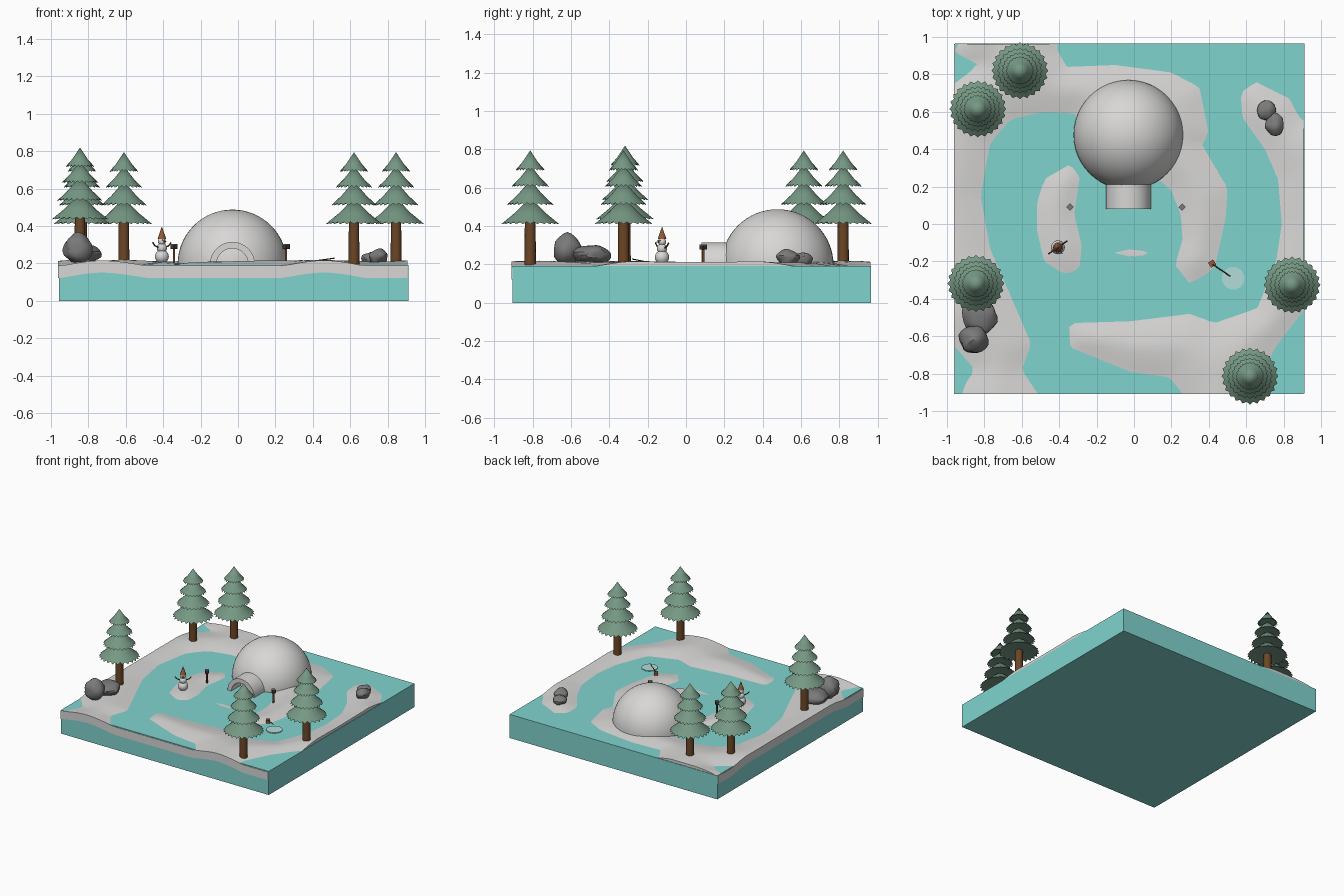
import bpy, bmesh, math, random
from mathutils import Vector, noise

if "Cube" in bpy.data.objects:
    bpy.data.objects.remove(bpy.data.objects["Cube"])

random.seed(4)

def material(name, r, g, b):
    lin = [((c / 255 + 0.055) / 1.055) ** 2.4 for c in (r, g, b)]
    m = bpy.data.materials.new(name)
    m.diffuse_color = (*lin, 1)
    m.use_nodes = True
    m.node_tree.nodes["Principled BSDF"].inputs["Base Color"].default_value = m.diffuse_color
    return m

SNOW = material("snow white", 216, 215, 214)
ICE = material("turquoise ice", 128, 212, 207)
WATER = material("pale ice", 178, 222, 218)
PINE = material("pine green", 118, 152, 132)
BARK = material("bark brown", 108, 70, 38)
ROCK = material("stone grey", 122, 122, 122)
WOOD = material("light wood", 146, 88, 50)
DARK = material("dark iron", 66, 52, 42)

def finish(bm, name, mat, smooth=None):
    me = bpy.data.meshes.new(name)
    bmesh.ops.recalc_face_normals(bm, faces=bm.faces[:])
    bm.to_mesh(me)
    bm.free()
    ob = bpy.data.objects.new(name, me)
    bpy.context.collection.objects.link(ob)
    me.materials.append(mat)
    if smooth:
        bpy.ops.object.select_all(action='DESELECT')
        ob.select_set(True)
        bpy.context.view_layer.objects.active = ob
        bpy.ops.object.shade_smooth_by_angle(angle=math.radians(smooth))
    return ob

def box(name, mat, lo, hi, turn=0):
    bm = bmesh.new()
    bmesh.ops.create_cube(bm, size=1)
    lo, hi = Vector(lo), Vector(hi)
    for v in bm.verts:
        v.co = Vector([a * b for a, b in zip(v.co, hi - lo)])
    ob = finish(bm, name, mat)
    ob.location = (lo + hi) / 2
    ob.rotation_euler.z = turn
    return ob

def ball(name, mat, at, r):
    bm = bmesh.new()
    bmesh.ops.create_uvsphere(bm, u_segments=20, v_segments=12, radius=r)
    finish(bm, name, mat, 60).location = at

def rod(name, mat, a, b, r1, r2=None, seg=12):
    a, b = Vector(a), Vector(b)
    bm = bmesh.new()
    bmesh.ops.create_cone(bm, cap_ends=True, segments=seg, radius1=r1,
                          radius2=r1 if r2 is None else r2, depth=(b - a).length)
    ob = finish(bm, name, mat, 50)
    ob.location = (a + b) / 2
    ob.rotation_euler = (b - a).to_track_quat('Z', 'Y').to_euler()

# Ice slab
TOP = 0.192
box("ice_slab", ICE, (-0.958, -0.906, 0), (0.911, 0.966, TOP))

# Outlines of the snow drifts, seen from above
back_left = [(-1.1, .7), (-.96, .75), (-.83, .85), (-.96, .92), (-.87, 1.1), (-.41, 1.1), (-.41, .93),
             (-.36, .84), (-.1, .85), (.2, .81), (.35, .73), (.40, .48), (.36, .43), (.5, .19),
             (.49, .03), (.43, -.24), (.3, -.32), (.22, -.22), (.26, -.08), (.25, .05), (.2, .18),
             (0, .35), (-.2, .45), (-.32, .59), (-.48, .6), (-.66, .56), (-.77, .43), (-.82, .15),
             (-.77, -.13), (-.61, -.5), (-.55, -.64), (-.6, -.78), (-.5, -.93), (-.5, -1.1),
             (-.98, -1.1), (-.9, -.85), (-.85, -.78), (-.97, -.64), (-1.1, -.6)]
front_right = [(1.1, .5), (.89, .56), (.83, .67), (.65, .76), (.57, .7), (.58, .57), (.7, .4), (.77, .24),
               (.79, 0), (.76, -.2), (.66, -.45), (.43, -.53), (.3, -.48), (-.02, -.52), (-.35, -.53),
               (-.34, -.66), (-.02, -.79), (.19, -.82), (.27, -.92), (.3, -1.1), (.62, -1.1),
               (.66, -.85), (.75, -.67), (.83, -.56), (.91, -.46), (1.1, -.4)]
small = [(-.34, .32), (-.29, .25), (-.32, .05), (-.28, -.11), (-.29, -.24), (-.37, -.27), (-.48, -.2),
         (-.52, -.03), (-.52, .11), (-.48, .24)]
tiny = [(-.11, -.155), (-.02, -.135), (.08, -.15), (.07, -.18), (-.03, -.175)]

def inside_distance(x, y, poly):
    """Distance to the outline, positive inside."""
    best, inside = 9.0, False
    for (ax, ay), (bx, by) in zip(poly, poly[1:] + poly[:1]):
        dx, dy = bx - ax, by - ay
        t = max(0, min(1, ((x - ax) * dx + (y - ay) * dy) / (dx * dx + dy * dy)))
        best = min(best, math.hypot(x - ax - t * dx, y - ay - t * dy))
        if (ay > y) != (by > y) and x < ax + (y - ay) / dy * dx:
            inside = not inside
    return best if inside else -best

def snow_height(x, y):
    d = max(inside_distance(x, y, p) for p in (back_left, front_right, small, tiny))
    return TOP + max(-0.006, 0.03 * math.tanh(d / 0.15))

# Snow sheet with a skirt showing on the front and left walls
bm = bmesh.new()
bmesh.ops.create_grid(bm, x_segments=52, y_segments=52, size=0.5)
for v in bm.verts:
    x, y = v.co.x * 1.869 - 0.0275, v.co.y * 1.872 + 0.026
    v.co = (x, y, snow_height(x, y))
rim = [e for e in bm.edges if e.is_boundary]
out = bmesh.ops.extrude_edge_only(bm, edges=rim)
for v in [g for g in out["geom"] if isinstance(g, bmesh.types.BMVert)]:
    v.co.z -= 0.065
finish(bm, "snow_drifts", SNOW, 40)

# Igloo dome
IX, IY, IZ = -0.03, 0.477, 0.195
bm = bmesh.new()
bmesh.ops.create_uvsphere(bm, u_segments=48, v_segments=32, radius=0.293)
bmesh.ops.bisect_plane(bm, geom=bm.verts[:] + bm.edges[:] + bm.faces[:], plane_co=(0, 0, -0.004),
                       plane_no=(0, 0, 1), clear_inner=True)
finish(bm, "igloo_dome", SNOW, 40).location = (IX, IY, IZ)

# Igloo entrance: half tube with thick walls
bm = bmesh.new()
N = 24
arc = [(r, math.pi * i / N) for r, seq in ((0.12, range(N + 1)), (0.085, range(N, -1, -1))) for i in seq]
front = [bm.verts.new((IX + r * math.cos(a), 0.08, IZ + r * math.sin(a))) for r, a in arc]
back = [bm.verts.new((v.co.x, 0.30, v.co.z)) for v in front]
M = len(front)
for i in range(M):
    j = (i + 1) % M
    bm.faces.new((front[i], front[j], back[j], back[i]))
for i in range(N):
    for ring in (front, back):
        bm.faces.new((ring[i], ring[i + 1], ring[M - 2 - i], ring[M - 1 - i]))
finish(bm, "igloo_entrance", SNOW, 40)

# Pine trees: trunk and four tiers with toothed rims
def tree(x, y, z):
    rod("tree_trunk", BARK, (x, y, z - 0.02), (x, y, z + 0.25), 0.03, 0.028, 14)
    bm = bmesh.new()
    teeth = 24
    tiers = [(0.21, 0.152, 0.35), (0.31, 0.122, 0.44), (0.405, 0.098, 0.52), (0.49, 0.076, 0.595)]
    for low, r, high in tiers:
        rings = []
        for k, (rr, zz) in enumerate(((r * 0.8, low + 0.012), (r, low), (r * 0.55, low + (high - low) * 0.4))):
            ring = []
            for i in range(teeth * 2):
                a = math.pi * i / teeth
                notch = i % 2 if k == 1 else 0
                s = rr * (1 - 0.09 * notch)
                ring.append(bm.verts.new((s * math.cos(a), s * math.sin(a), zz + 0.012 * notch)))
            rings.append(ring)
        tip = bm.verts.new((0, 0, high))
        n = teeth * 2
        for i in range(n):
            j = (i + 1) % n
            for lo, hi in zip(rings, rings[1:]):
                bm.faces.new((lo[i], lo[j], hi[j], hi[i]))
            bm.faces.new((rings[2][i], rings[2][j], tip))
        bm.faces.new(rings[0][::-1])
    finish(bm, "tree_branches", PINE, 30).location = (x, y, z)

for x, y, z in ((-0.61, 0.82, 0.2), (-0.835, 0.615, 0.2), (-0.845, -0.318, 0.225),
                (0.845, -0.326, 0.2), (0.62, -0.813, 0.2)):
    tree(x, y, z)

# Boulders
def rock(at, size, seed):
    bm = bmesh.new()
    bmesh.ops.create_icosphere(bm, subdivisions=3, radius=1)
    for v in bm.verts:
        p = v.co * (1 + 0.2 * noise.noise(v.co * 1.3 + Vector((seed * 7.3, 0, 0))))
        v.co = Vector([a * b for a, b in zip(p, size)])
    finish(bm, "boulder", ROCK, 25).location = at

rock((-0.857, -0.618, 0.28), (0.076, 0.076, 0.08), 1)
rock((-0.825, -0.49, 0.25), (0.095, 0.1, 0.052), 2)
rock((0.71, 0.607, 0.225), (0.052, 0.056, 0.035), 3)
rock((0.752, 0.532, 0.235), (0.053, 0.058, 0.042), 4)

# Snowman with stick arms, pointed hat and nose
sx, sy = -0.407, -0.125
for z, r in ((0.237, 0.037), (0.283, 0.027), (0.318, 0.021)):
    ball("snowman_body", SNOW, (sx, sy, z), r)
rod("snowman_hat", WOOD, (sx, sy, 0.332), (sx, sy, 0.395), 0.023, 0.001, 20)
fx, fy = 0.57, -0.82
rod("snowman_nose", WOOD, (sx + fx * .018, sy + fy * .018, 0.318), (sx + fx * .042, sy + fy * .042, 0.316), 0.005, 0.001)
for s in (-1, 1):
    elbow = (sx - s * fy * 0.045, sy + s * fx * 0.045, 0.295)
    rod("snowman_arm", BARK, (sx - s * fy * 0.02, sy + s * fx * 0.02, 0.285), elbow, 0.004)
    rod("snowman_hand", BARK, elbow, (sx - s * fy * 0.06, sy + s * fx * 0.06, 0.312), 0.004)
    ball("snowman_eye", DARK, (sx + fx * .019 - s * fy * .008, sy + fy * .019 + s * fx * .008, 0.325), 0.003)

# Lamp posts either side of the entrance
for x in (-0.342, 0.257):
    box("lamp_post", BARK, (x - 0.006, 0.084, 0.19), (x + 0.006, 0.096, 0.28))
    box("lamp_head", DARK, (x - 0.014, 0.076, 0.278), (x + 0.014, 0.104, 0.3), math.pi / 4)
    box("lamp_cap", ROCK, (x - 0.014, 0.076, 0.3), (x + 0.014, 0.104, 0.304), math.pi / 4)

# Ice fishing spot: hole, stool and fishing rod
rod("fishing_hole", WATER, (0.53, -0.29, 0.185), (0.53, -0.29, 0.198), 0.06, seg=32)
box("fishing_stool", WOOD, (0.402, -0.228, 0.19), (0.434, -0.196, 0.217), 0.6)
rod("fishing_rod", DARK, (0.42, -0.215, 0.215), (0.515, -0.28, 0.228), 0.003)
